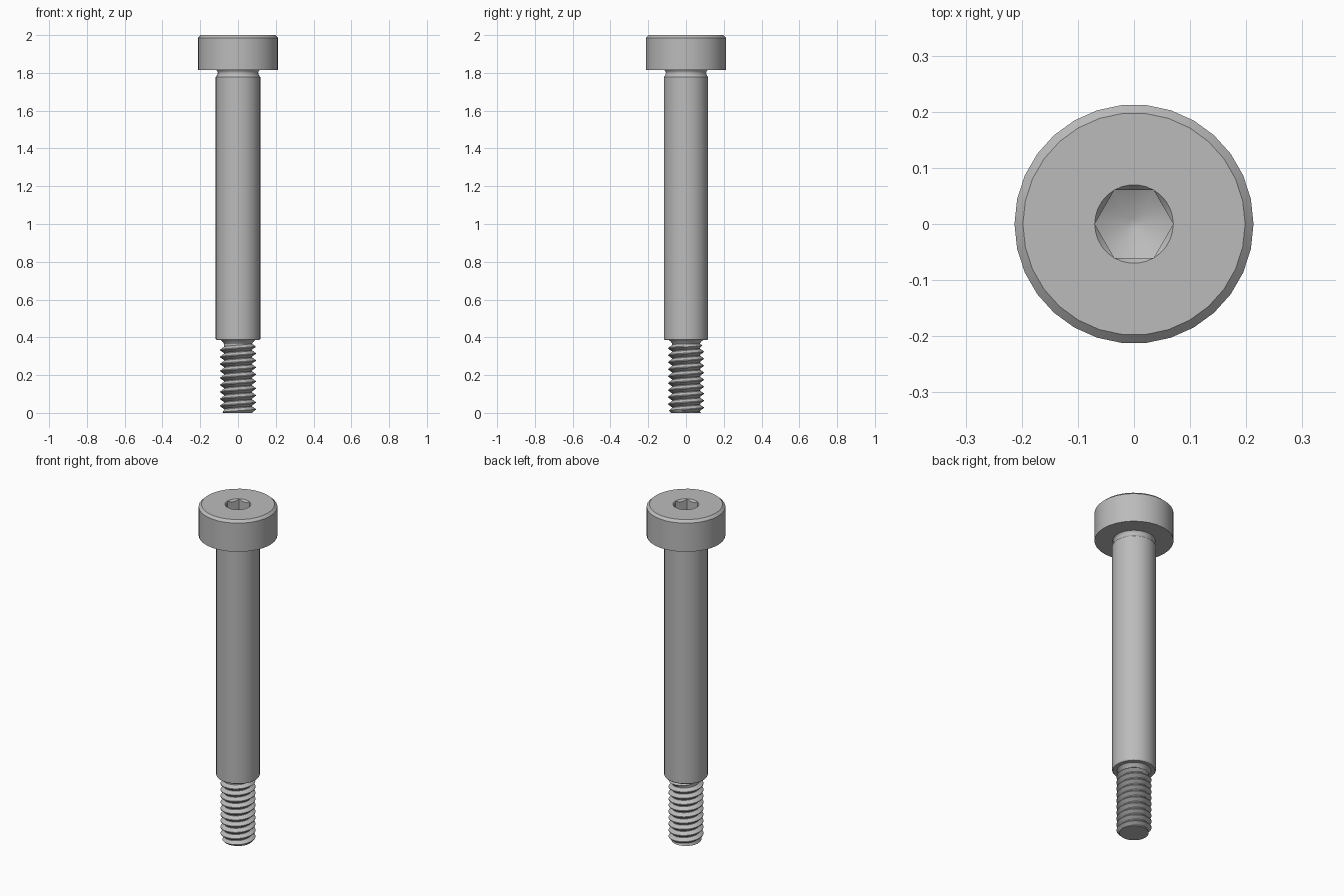
import bpy, bmesh
from math import sin, cos, pi, radians

cube = bpy.data.objects.get("Cube")
if cube:
    bpy.data.objects.remove(cube, do_unlink=True)

SIDES = 30

steel = bpy.data.materials.new("grey_steel")
steel.use_nodes = True
steel.diffuse_color = (0.5, 0.5, 0.5, 1)
steel.node_tree.nodes["Principled BSDF"].inputs["Base Color"].default_value = (0.5, 0.5, 0.5, 1)


def revolve(name, rows, sides=SIDES):
    """Skin rows around z; each row is (radius, z) or a function of the angle."""
    bm = bmesh.new()
    grid = []
    for row in rows:
        ring = []
        for j in range(sides + 1):
            a = 2 * pi * j / sides
            r, z = row(a) if callable(row) else row
            ring.append(bm.verts.new((r * cos(a), r * sin(a), z)))
        grid.append(ring)
    for up, low in zip(grid, grid[1:]):
        for j in range(sides):
            bm.faces.new((up[j], low[j], low[j + 1], up[j + 1]))
    bmesh.ops.remove_doubles(bm, verts=bm.verts, dist=0.00005)
    bmesh.ops.dissolve_degenerate(bm, edges=bm.edges, dist=0.00005)
    mesh = bpy.data.meshes.new(name)
    bm.to_mesh(mesh)
    bm.free()
    mesh.materials.append(steel)
    obj = bpy.data.objects.new(name, mesh)
    bpy.context.collection.objects.link(obj)
    bpy.ops.object.select_all(action='DESELECT')
    obj.select_set(True)
    bpy.context.view_layer.objects.active = obj
    bpy.ops.object.shade_smooth_by_angle(angle=radians(32))
    return obj


# Hexagonal socket: corners on the x axis, with a conical lead-in
SOCKET = 0.07
TOP = 2.0


def hex_radius(a):
    return SOCKET * cos(pi / 6) / cos(a % (pi / 3) - pi / 6)


def socket_rim(a):
    r = hex_radius(a)
    return r, TOP - 1.2 * (SOCKET - r)


def socket_floor(a):
    r = hex_radius(a)
    return r, 1.875 + 0.55 * r


# Head with drilled socket, chamfered rim and flat underside
revolve("head", [(0, 1.88), (0.01, 1.88), socket_floor, socket_rim,
                 (SOCKET, TOP), (0.198, TOP), (0.213, 1.986),
                 (0.213, 1.815), (0.115, 1.815)])

# Shoulder with a relief groove under the head and a tapered lower neck
revolve("shoulder", [(0.115, 1.815), (0.109, 1.808), (0.107, 1.8),
                     (0.109, 1.79), (0.118, 1.778), (0.118, 0.392),
                     (0.114, 0.386), (0.092, 0.386), (0.082, 0.378), (0.074, 0.366)])

# Right-handed helical thread, trimmed to the neck and chamfered at the tip
PITCH, ROOT, CREST, TIP, THREAD_TOP = 0.037, 0.074, 0.094, 0.079, 0.366


def thread_row(turn, radius):
    def row(a):
        z = PITCH * (turn + a / (2 * pi))
        if z >= THREAD_TOP:
            return ROOT, THREAD_TOP
        if z <= 0:
            return TIP, 0
        return min(radius, TIP + z, ROOT + 1.5 * (THREAD_TOP - z)), z
    return row


rows = []
for k in range(10, -3, -1):
    for part, radius in ((0.95, ROOT), (0.56, CREST), (0.44, CREST), (0.05, ROOT)):
        rows.append(thread_row(k + part, radius))
revolve("thread", rows + [(0, 0)], 36)
